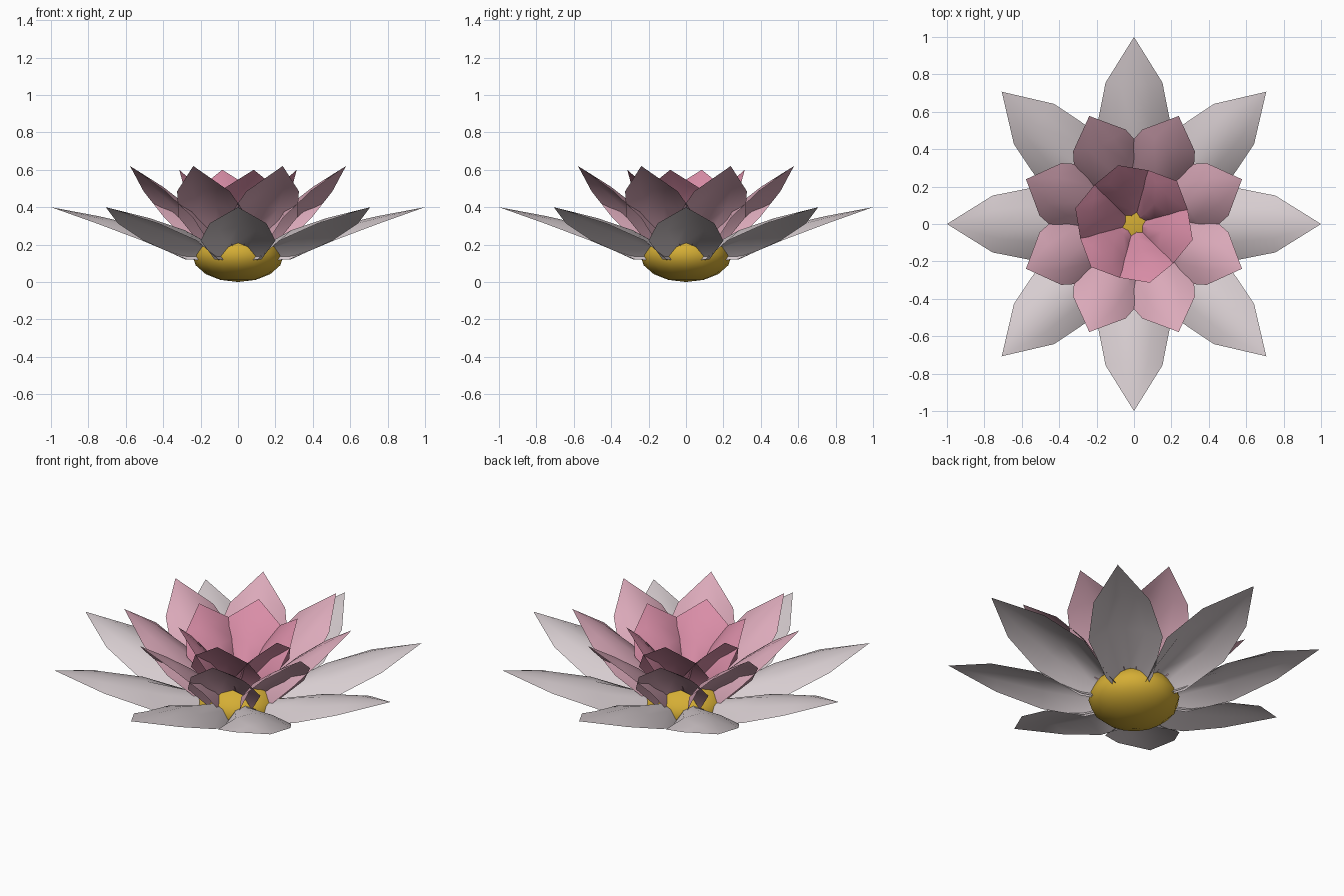
import bpy, math
from mathutils import Vector

if "Cube" in bpy.data.objects:
    bpy.data.objects.remove(bpy.data.objects["Cube"])


def make_material(name, rgb):
    mat = bpy.data.materials.new(name)
    mat.use_nodes = True
    mat.diffuse_color = (*rgb, 1)
    mat.node_tree.nodes["Principled BSDF"].inputs["Base Color"].default_value = (*rgb, 1)
    return mat


gold = make_material("gold", (0.66, 0.42, 0.035))
pale = make_material("pale grey pink", (0.68, 0.61, 0.63))
blush = make_material("blush pink", (0.71, 0.40, 0.49))
rose = make_material("rose pink", (0.70, 0.27, 0.39))

# Petal outline: (fraction of length, half width, rise of centre line, droop of sides)
OUTLINE = [(0, 0.01, 0, 0.04), (0.25, 0.125, 0.005, 0.10),
           (0.5, 0.20, 0.02, 0.075), (0.75, 0.152, 0.015, 0.04)]
COLUMNS = [-1, -0.5, 0, 0.5, 1]


def make_petal(name, base_z, tip_r, tip_z, curl, angle, mat):
    """Pointed petal whose sides bend down from a raised centre line."""
    base, tip = Vector((0, 0, base_z)), Vector((tip_r, 0, tip_z))
    along = (tip - base).normalized()
    normal = Vector((-along.z, 0, along.x))
    verts, faces, n = [], [], len(COLUMNS)
    for t, half, rise, droop in OUTLINE:
        for u in COLUMNS:
            offset = normal * curl * (rise - droop * u * u)
            verts.append(base.lerp(tip, t) + Vector((0, u * half, 0)) + offset)
    verts.append(tip)
    last = len(OUTLINE) - 1
    for col in range(n - 1):
        for row in range(last):
            a = row * n + col
            faces.append((a, a + n, a + n + 1, a + 1))
        a = last * n + col
        faces.append((a, len(verts) - 1, a + 1))
    mesh = bpy.data.meshes.new(name)
    mesh.from_pydata(verts, [], faces)
    mesh.materials.append(mat)
    mesh.shade_smooth()
    petal = bpy.data.objects.new(name, mesh)
    petal.rotation_euler.z = math.radians(angle)
    bpy.context.collection.objects.link(petal)


def make_ring(name, count, first_angle, base_z, tip_r, tip_z, curl, mat):
    for i in range(count):
        angle = first_angle + i * 360 / count
        make_petal(f"{name}_{i + 1}", base_z, tip_r, tip_z, curl, angle, mat)


# Three rings of petals
make_ring("outer_petal", 8, 0, 0.15, 1.0, 0.40, 1.0, pale)
make_ring("middle_petal", 8, 22.5, 0.16, 0.625, 0.62, 1.0, blush)
make_ring("inner_petal", 6, 45, 0.23, 0.325, 0.60, 0.65, rose)

# Flattened ball in the middle
bpy.ops.mesh.primitive_uv_sphere_add(segments=16, ring_count=8, radius=1, location=(0, 0, 0.145))
heart = bpy.context.object
heart.name = "flower_heart"
heart.scale = (0.245, 0.245, 0.145)
heart.data.materials.append(gold)
heart.data.shade_smooth()
